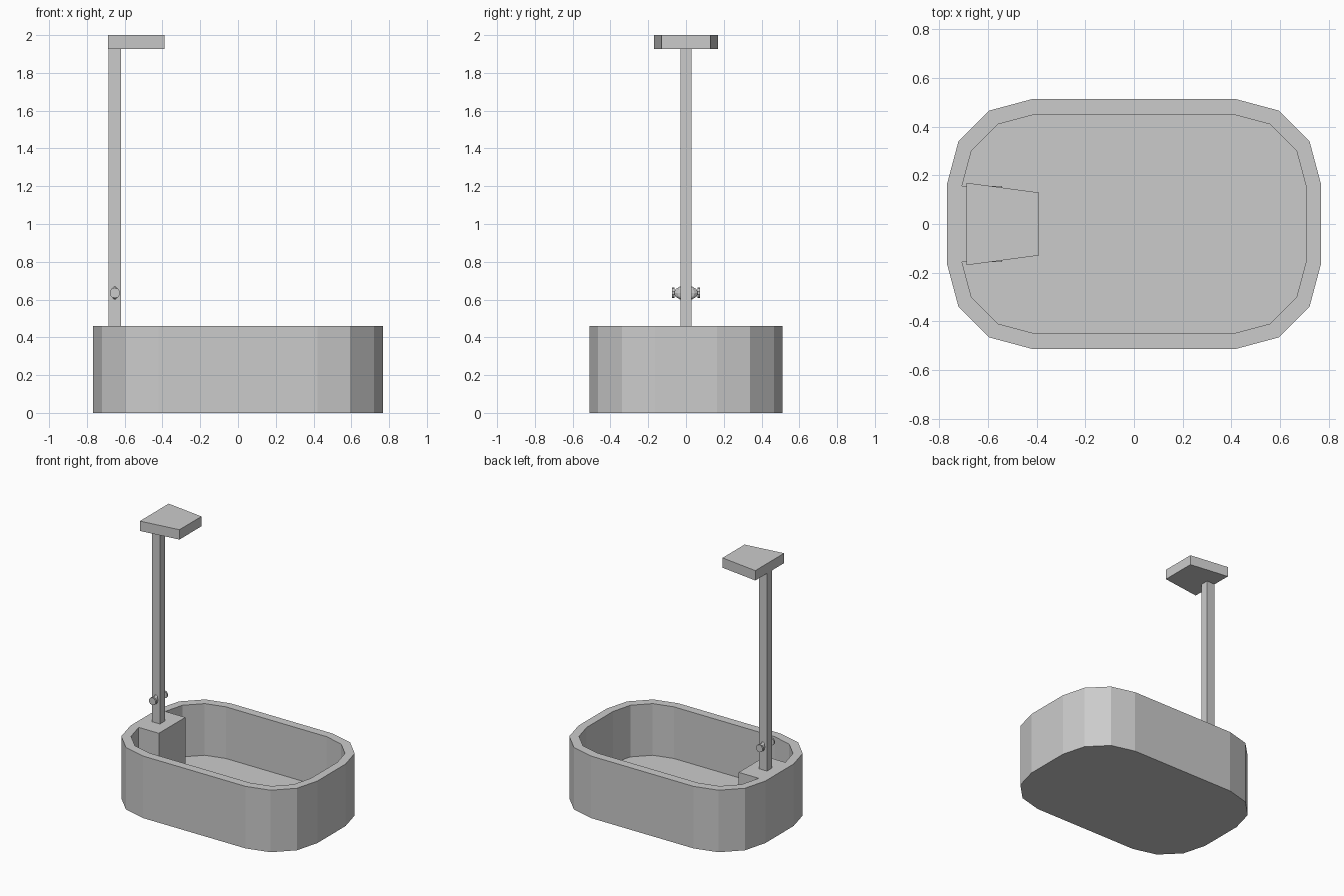
import bpy, bmesh, math
from mathutils import Matrix

if "Cube" in bpy.data.objects:
    bpy.data.objects.remove(bpy.data.objects["Cube"])


def finish(name, bm):
    bmesh.ops.recalc_face_normals(bm, faces=bm.faces)
    me = bpy.data.meshes.new(name)
    bm.to_mesh(me)
    bm.free()
    ob = bpy.data.objects.new(name, me)
    bpy.context.collection.objects.link(ob)
    return ob


def prism(name, outline, z0, z1):
    bm = bmesh.new()
    base = bm.faces.new([bm.verts.new((x, y, z0)) for x, y in outline])
    top = bmesh.ops.extrude_face_region(bm, geom=[base], use_keep_orig=True)["geom"]
    for v in top:
        if isinstance(v, bmesh.types.BMVert):
            v.co.z = z1
    return finish(name, bm)


def rounded_rect(cx, cy, r):
    # three segments per corner, counter-clockwise from the +x side
    pts = []
    for q, (sx, sy) in enumerate([(1, 1), (-1, 1), (-1, -1), (1, -1)]):
        for k in range(4):
            a = math.radians(90 * q + 30 * k)
            pts.append((sx * cx + r * math.cos(a), sy * cy + r * math.sin(a)))
    return pts


# Basin: faceted tub whose inner wall steps around a pedestal at the -x end
RIM, FLOOR, STEP_X, STEP_Y = 0.46, 0.077, -0.541, 0.155
outer = rounded_rect(0.42, 0.165, 0.347)
inner = rounded_rect(0.413, STEP_Y, 0.293)
bm = bmesh.new()


def ring(pts, z):
    return [bm.verts.new((x, y, z)) for x, y in pts]


def walls(a, b):
    for i in range(len(a)):
        j = (i + 1) % len(a)
        bm.faces.new((a[i], a[j], b[j], b[i]))


notched = inner[:8] + [(STEP_X, STEP_Y), (STEP_X, -STEP_Y)] + inner[8:]
o0, o1 = ring(outer, 0), ring(outer, RIM)
i0, i1 = ring(notched, FLOOR), ring(notched, RIM)
walls(o0, o1)
walls(i1, i0)
bm.faces.new(o0[::-1])
bm.faces.new(i0)
rim_in = i1[:8] + i1[10:]
for i in range(16):
    j = (i + 1) % 16
    if i == 7:  # rim and pedestal top as one face
        bm.faces.new((o1[7], o1[8], i1[10], i1[9], i1[8], i1[7]))
    else:
        bm.faces.new((o1[i], o1[j], rim_in[j], rim_in[i]))
finish("basin", bm)

# Upright pole and tapered shower head
prism("pole", [(-0.685, -0.03), (-0.62, -0.03), (-0.62, 0.03), (-0.685, 0.03)], RIM, 1.93)
prism("shower_head", [(-0.687, -0.169), (-0.39, -0.129), (-0.39, 0.129), (-0.687, 0.169)], 1.927, 2.0)

# Tap: flattened body through the pole with a round knob on each side
bm = bmesh.new()
place = Matrix.Translation((-0.652, 0, 0.635))
bmesh.ops.create_uvsphere(bm, u_segments=8, v_segments=6, radius=1,
                          matrix=place @ Matrix.Diagonal((0.02, 0.064, 0.04, 1)))
finish("tap_body", bm)
for side, s in (("front", -1), ("back", 1)):
    bm = bmesh.new()
    bmesh.ops.create_cone(bm, cap_ends=True, segments=10, radius1=0.028, radius2=0.028, depth=0.012,
                          matrix=place @ Matrix.Translation((0, s * 0.067, 0)) @ Matrix.Rotation(math.pi / 2, 4, 'X'))
    finish(side + "_tap_knob", bm)
